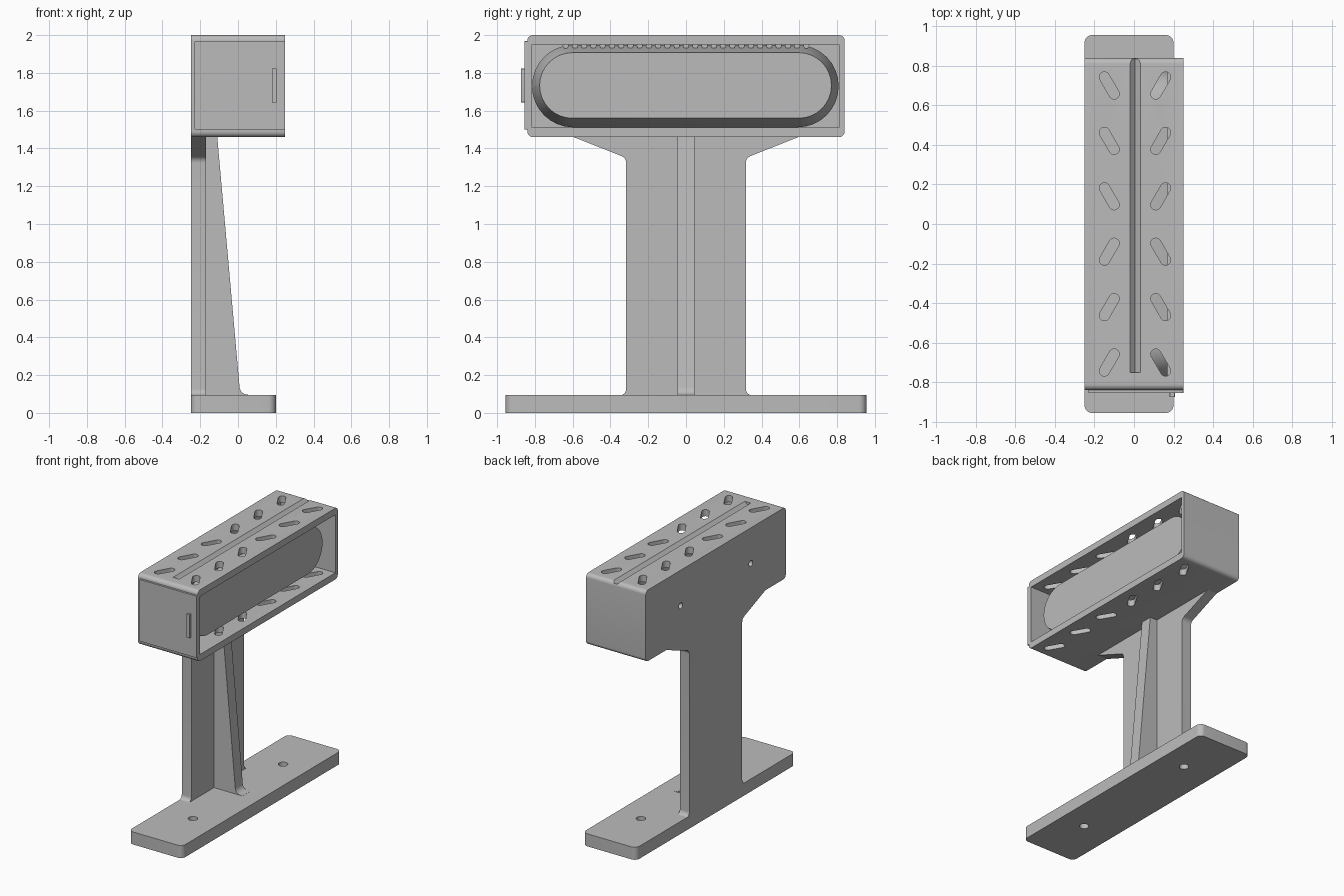
import bpy, bmesh, math
from mathutils import Vector

if "Cube" in bpy.data.objects:
    bpy.data.objects.remove(bpy.data.objects["Cube"], do_unlink=True)

grey = bpy.data.materials.new("plain_grey")
grey.use_nodes = True
grey.diffuse_color = (0.5, 0.5, 0.5, 1)
grey.node_tree.nodes["Principled BSDF"].inputs["Base Color"].default_value = (0.5, 0.5, 0.5, 1)


def rounded(corners, steps=8):
    """Turn (a, b, radius) corners into an outline with filleted corners."""
    out, n = [], len(corners)
    for i, (a, b, r) in enumerate(corners):
        p = Vector((a, b))
        if r == 0:
            out.append(p)
            continue
        u = (Vector(corners[i - 1][:2]) - p).normalized()
        v = (Vector(corners[(i + 1) % n][:2]) - p).normalized()
        half = u.angle(v) / 2
        centre = p + (u + v).normalized() * (r / math.sin(half))
        start = p + u * (r / math.tan(half)) - centre
        end = p + v * (r / math.tan(half)) - centre
        sweep = start.angle_signed(end)
        for k in range(steps + 1):
            t = -sweep * k / steps
            c, s = math.cos(t), math.sin(t)
            out.append(centre + Vector((start.x * c - start.y * s, start.x * s + start.y * c)))
    return out


def rect(a0, a1, b0, b1, r=0):
    return rounded([(a0, b0, r), (a1, b0, r), (a1, b1, r), (a0, b1, r)])


def place(p, axis, h):
    return {"x": (h, p.x, p.y), "y": (p.x, h, p.y), "z": (p.x, p.y, h)}[axis]


def loft(name, axis, sections):
    """Solid through matching outlines, each given as (outline, height)."""
    bm = bmesh.new()
    rings = [[bm.verts.new(place(p, axis, h)) for p in pts] for pts, h in sections]
    n = len(rings[0])
    for lo, hi in zip(rings, rings[1:]):
        for i in range(n):
            bm.faces.new((lo[i], lo[(i + 1) % n], hi[(i + 1) % n], hi[i]))
    bm.faces.new(rings[0][::-1])
    bm.faces.new(rings[-1])
    bmesh.ops.recalc_face_normals(bm, faces=bm.faces)
    mesh = bpy.data.meshes.new(name)
    bm.to_mesh(mesh)
    bm.free()
    mesh.materials.append(grey)
    ob = bpy.data.objects.new(name, mesh)
    bpy.context.collection.objects.link(ob)
    return ob


def prism(name, axis, pts, lo, hi):
    return loft(name, axis, [(pts, lo), (pts, hi)])


def cut(target, cutters):
    for c in cutters:
        c.hide_render = True
        mod = target.modifiers.new("cut", "BOOLEAN")
        mod.operation, mod.solver, mod.object = "DIFFERENCE", "EXACT", c
    bpy.context.view_layer.objects.active = target
    for mod in list(target.modifiers):
        bpy.ops.object.modifier_apply(modifier=mod.name)
    for c in cutters:
        bpy.data.objects.remove(c, do_unlink=True)


def disc(a, b, r):
    return rect(a - r, a + r, b - r, b + r, r * 0.999)


def slot(x, y, tilt, lo, hi):
    """Slanted round-ended cutter through a horizontal wall."""
    c, s = math.cos(tilt), math.sin(tilt)
    pts = [Vector((x + p.x * c - p.y * s, y + p.x * s + p.y * c))
           for p in rect(-0.075, 0.075, -0.026, 0.026, 0.0259)]
    return prism("slot_cutter", "z", pts, lo, hi)


# base plate with two bolt holes
base = prism("base_plate", "z", rect(-0.25, 0.2, -0.955, 0.955, 0.04), 0, 0.095)
cut(base, [prism("bolt_cutter", "z", disc(0, y, 0.033), -0.1, 0.2) for y in (-0.54, 0.54)])

# upright with flared foot and shoulders
half = [(0.36, 0.09, 0), (0.317, 0.1, 0.035), (0.317, 1.35, 0.04), (0.6, 1.462, 0)]
outline = half + [(-y, z, r) for y, z, r in reversed(half)]
prism("upright", "x", rounded(outline), -0.25, -0.17)

# tapered stiffening rib
prism("stiffening_rib", "y", rounded([(-0.18, 0.09, 0), (0.07, 0.09, 0), (0.07, 0.096, 0),
      (0.012, 0.096, 0.045), (-0.11, 1.462, 0), (-0.18, 1.462, 0)]), -0.045, 0.045)

# housing shell, open on one long side
housing = prism("housing", "x", rect(-0.84, 0.84, 1.46, 2.0, 0.03), -0.25, 0.25)
cutters = [prism("cavity_cutter", "x", rect(-0.815, 0.81, 1.51, 1.95), -0.21, 0.4)]
for i in range(6):
    y = -0.7 + 0.28 * i
    tilt = math.radians(60 if y > 0 else 120)
    cutters += [slot(0.135, y, tilt, 1.4, 2.1), slot(-0.125, y, math.pi - tilt, 1.9, 2.1)]
for y in (-0.42, 0.42):
    cutters.append(prism("back_hole_cutter", "x", disc(y, 1.73, 0.022), -0.3, -0.15))
groove = [Vector(p) for p in ((-0.02, 2.001), (0.005, 1.975), (0.033, 2.001))]
cutters.append(prism("groove_cutter", "y", groove, -0.75, 0.835))
cut(housing, cutters)

# end panel with its raised grip
prism("end_panel", "y", rect(-0.23, 0.25, 1.5, 1.968, 0.005), -0.855, -0.835)
prism("panel_grip", "y", rect(0.18, 0.206, 1.643, 1.823, 0.004), -0.873, -0.85)

# round-ended lamp body flaring back from its flat front
lamp = loft("lamp_body", "x", [(rect(-0.815, 0.808, 1.512, 1.948, 0.217), -0.03),
                               (rect(-0.815, 0.808, 1.512, 1.948, 0.217), 0.0),
                               (rect(-0.775, 0.77, 1.56, 1.907, 0.173), 0.17)])

# row of small ribs under the roof
for i in range(27):
    prism("roof_rib", "x", disc(-0.637 + i * 0.049, 1.945, 0.016), 0.02, 0.07)

for ob in bpy.context.collection.objects:
    if ob.type == "MESH":
        bpy.ops.object.select_all(action="DESELECT")
        ob.select_set(True)
        bpy.context.view_layer.objects.active = ob
        bpy.ops.object.shade_smooth_by_angle(angle=math.radians(30))
